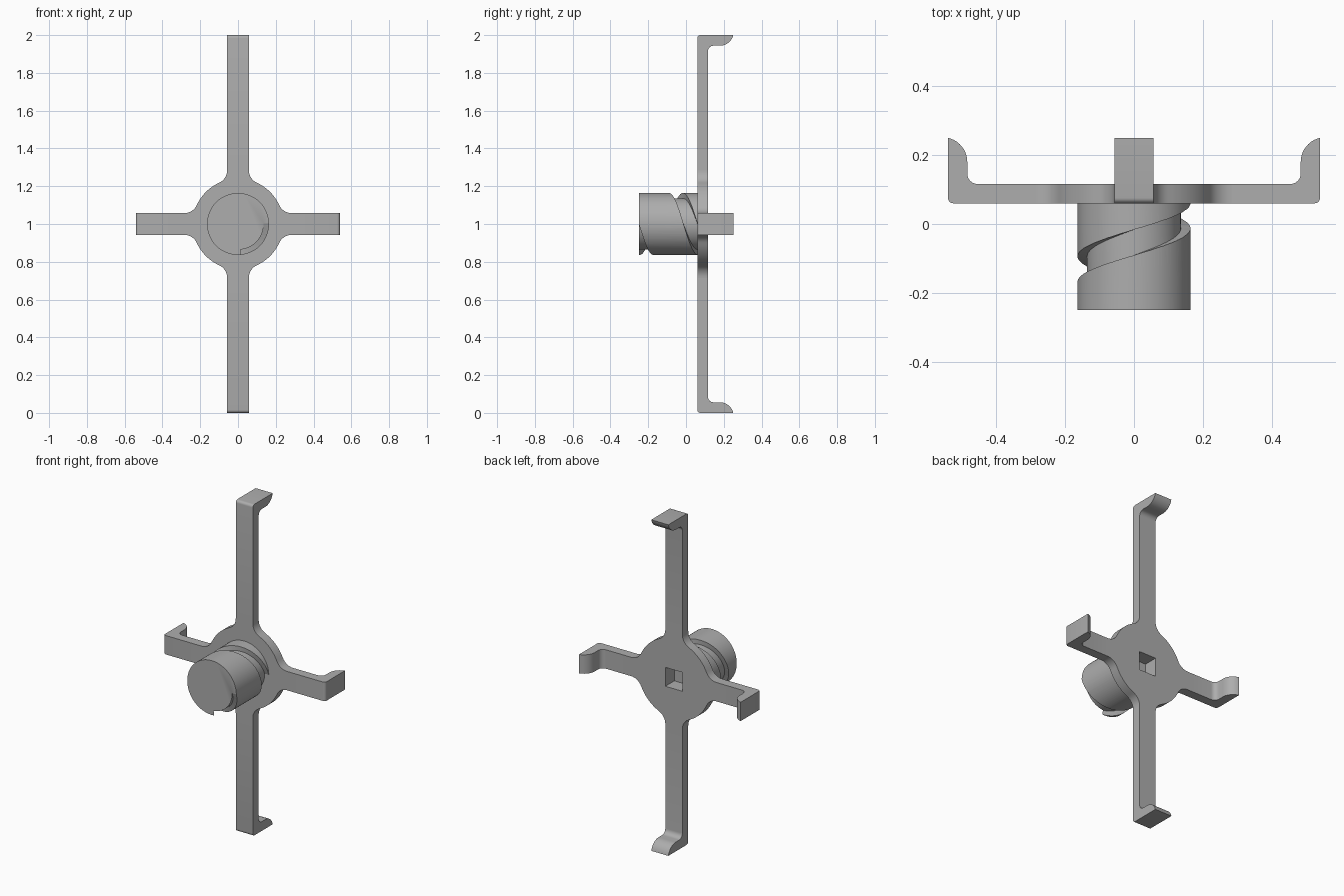
import bpy, bmesh, math
from math import pi, cos, sin
from mathutils import Matrix

CENTRE = Matrix.Translation((0, 0, 1))
FRONT, BACK = 0.06, 0.116      # plate faces along y
HALF = 0.057                   # half width of arms and socket
JOIN = 0.285                   # where arms leave the hub
THICK = 0.056

cube = bpy.data.objects.get("Cube")
if cube:
    bpy.data.objects.remove(cube)

grey = bpy.data.materials.new("plain grey")
grey.use_nodes = True
colour = (0.42, 0.42, 0.42, 1)
grey.diffuse_color = colour
grey.node_tree.nodes["Principled BSDF"].inputs["Base Color"].default_value = colour


def finish(name, bm, matrix=CENTRE):
    bmesh.ops.recalc_face_normals(bm, faces=bm.faces[:])
    mesh = bpy.data.meshes.new(name)
    bm.to_mesh(mesh)
    bm.free()
    mesh.transform(matrix)
    mesh.materials.append(grey)
    obj = bpy.data.objects.new(name, mesh)
    bpy.context.collection.objects.link(obj)
    return obj


def activate(obj):
    bpy.ops.object.select_all(action='DESELECT')
    obj.select_set(True)
    bpy.context.view_layer.objects.active = obj


def smooth(obj):
    activate(obj)
    bpy.ops.object.shade_smooth_by_angle(angle=math.radians(30))


def cut(obj, cutter):
    activate(obj)
    mod = obj.modifiers.new("cut", 'BOOLEAN')
    mod.operation, mod.solver, mod.object = 'DIFFERENCE', 'EXACT', cutter
    bpy.ops.object.modifier_apply(modifier=mod.name)


def prism(points, step):
    """Extrude a flat outline of 3D points by a vector."""
    bm = bmesh.new()
    face = bm.faces.new([bm.verts.new(p) for p in points])
    new = bmesh.ops.extrude_face_region(bm, geom=[face])["geom"]
    bmesh.ops.translate(bm, vec=step, verts=[v for v in new if isinstance(v, bmesh.types.BMVert)])
    return bm


def arc(cx, cy, r, a0, a1, n):
    angles = [math.radians(a0 + (a1 - a0) * i / n) for i in range(n + 1)]
    return [(cx + r * cos(a), cy + r * sin(a)) for a in angles]


# Hub: disc blended into four arm roots with fillets
R, FILLET = 0.24, 0.073
lean = math.degrees(math.atan2(HALF + FILLET, JOIN))
quarter = arc(JOIN, HALF + FILLET, FILLET, 270, 180 + lean, 8)
quarter += arc(0, 0, R, lean, 90 - lean, 12)[1:-1]
quarter += arc(HALF + FILLET, JOIN, FILLET, 270 - lean, 180, 8)
outline = []
for k in range(4):
    c, s = round(cos(k * pi / 2)), round(sin(k * pi / 2))
    outline += [(c * x - s * z, FRONT, s * x + c * z) for x, z in quarter]
hub = finish("hub_plate", prism(outline, (0, BACK - FRONT, 0)))

# Spindle: cylinder lying along y
spindle_ring = [(x, -0.25, z) for x, z in arc(0, 0, 0.164, 0, 360, 96)[:-1]]
spindle = finish("grooved_spindle", prism(spindle_ring, (0, FRONT + 0.25, 0)))

# Helical groove cutter
bm = bmesh.new()
loops = []
STEPS, START, TURNS, PITCH = 140, -0.2, 1.46, 0.31
for i in range(STEPS + 1):
    u = START + TURNS * i / STEPS
    y = -0.286 + PITCH * u
    a = -2 * pi * u
    loops.append([bm.verts.new((r * cos(a), y + d, r * sin(a)))
                  for r, d in ((0.136, -0.037), (0.2, -0.037), (0.2, 0.037), (0.136, 0.037))])
for p, q in zip(loops, loops[1:]):
    for j in range(4):
        k = (j + 1) % 4
        bm.faces.new((p[j], p[k], q[k], q[j]))
bm.faces.new(loops[0])
bm.faces.new(loops[-1])
bmesh.ops.triangulate(bm, faces=bm.faces[:])
groove = finish("groove_cutter", bm)

# Square socket cutter, open at the back
square = [(x * HALF, 0.03, z * HALF) for x, z in ((-1, -1), (1, -1), (1, 1), (-1, 1))]
socket = finish("socket_cutter", prism(square, (0, 0.2, 0)))

cut(spindle, groove)
cut(spindle, socket)
cut(hub, socket)
for cutter in (groove, socket):
    bpy.data.objects.remove(cutter)
smooth(hub)
smooth(spindle)


# Arms: straight bar ending in a flared hook
def arm(name, length, angle):
    inner = length - THICK
    side = [(JOIN, FRONT)]
    side += arc(length - 0.016, FRONT + 0.016, 0.016, -90, 0, 5)
    side += arc(inner + 0.072, 0.18, 0.072, 103, 180, 10)
    side += arc(inner - 0.03, BACK + 0.03, 0.03, 0, -90, 6)
    side.append((JOIN, BACK))
    bm = prism([(x, y, -HALF) for x, y in side], (0, 0, 2 * HALF))
    smooth(finish(name, bm, CENTRE @ Matrix.Rotation(math.radians(angle), 4, 'Y')))


for name, length, angle in (("left_arm", 0.54, 0), ("bottom_arm", 1.0, 90),
                            ("right_arm", 0.54, 180), ("top_arm", 1.0, 270)):
    arm(name, length, angle)
